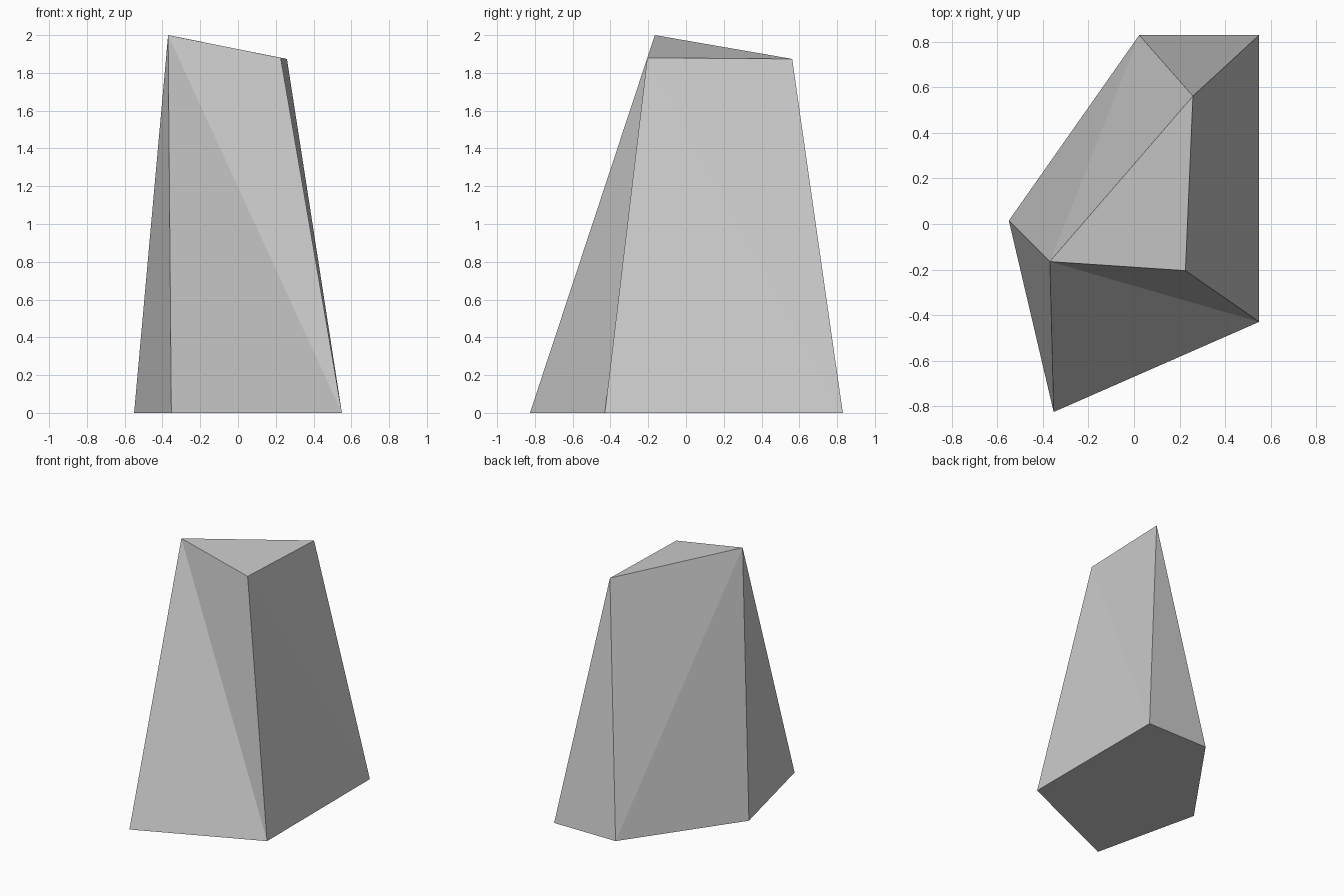
import bpy
import bmesh

cube = bpy.data.objects.get("Cube")
if cube:
    bpy.data.objects.remove(cube, do_unlink=True)

# Stone colour
stone = bpy.data.materials.new("stone_grey")
stone.use_nodes = True
colour = (0.6, 0.6, 0.6, 1)
stone.diffuse_color = colour
stone.node_tree.nodes["Principled BSDF"].inputs["Base Color"].default_value = colour

# Five-sided footprint and slanted three-sided crown
footprint = [(-0.55, 0.015), (-0.353, -0.826), (0.55, -0.43), (0.55, 0.83), (0.023, 0.83)]
crown = [(-0.37, -0.165, 2.0), (0.226, -0.205, 1.88), (0.259, 0.562, 1.874)]

bm = bmesh.new()
left, front, right, back, rear_left = base = [bm.verts.new((x, y, 0)) for x, y in footprint]
peak, front_top, back_top = top = [bm.verts.new(p) for p in crown]

# Underside, crown and chipped side facets
facets = [
    base, top,
    (left, front, peak),
    (front, right, peak), (right, front_top, peak),
    (right, back, front_top), (back, back_top, front_top),
    (back, rear_left, back_top),
    (rear_left, peak, back_top), (rear_left, left, peak),
]
for facet in facets:
    bm.faces.new(facet)
bmesh.ops.recalc_face_normals(bm, faces=bm.faces[:])

mesh = bpy.data.meshes.new("standing_rock")
bm.to_mesh(mesh)
bm.free()
mesh.materials.append(stone)
rock = bpy.data.objects.new("standing_rock", mesh)
bpy.context.collection.objects.link(rock)
